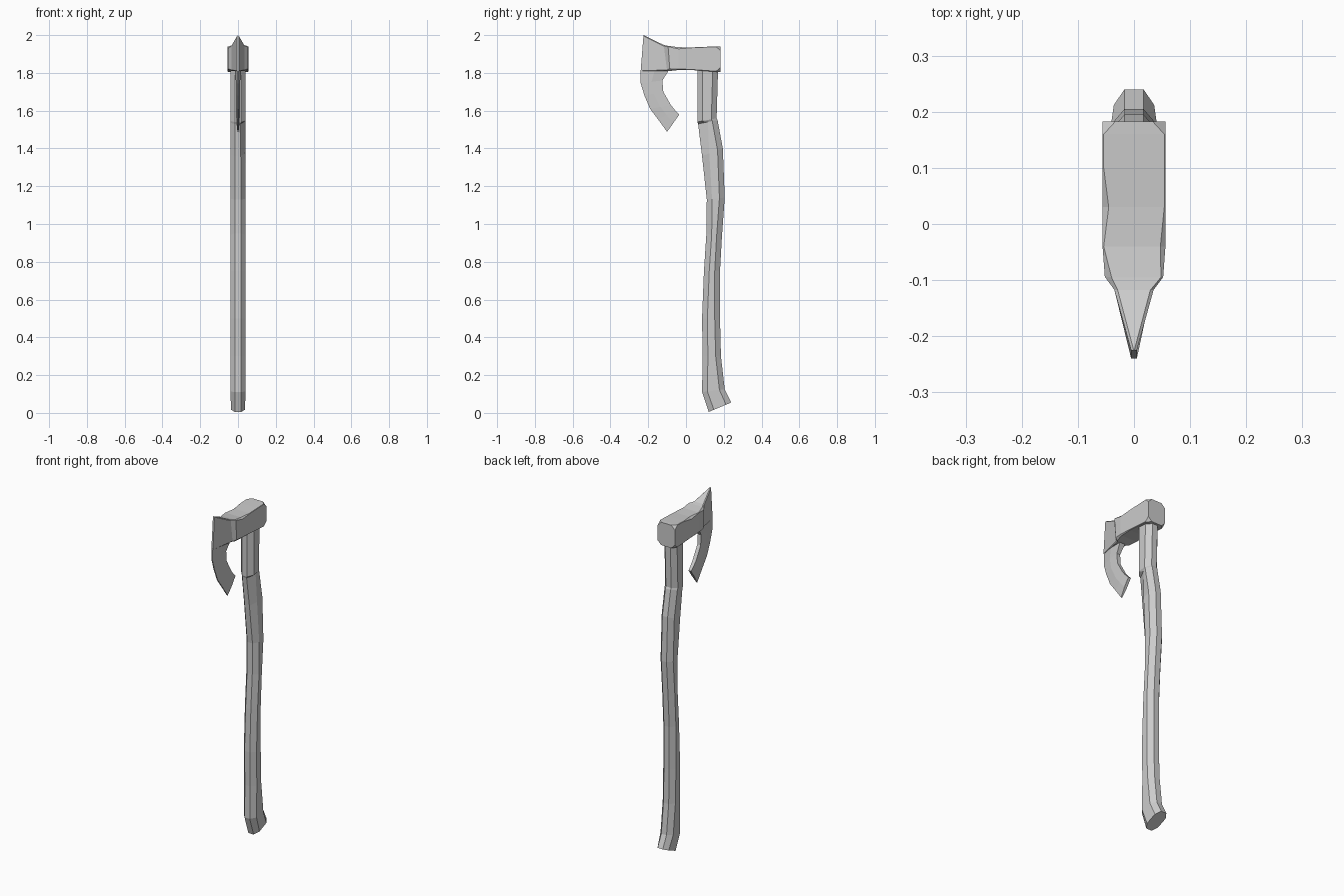
import bpy, bmesh

cube = bpy.data.objects.get("Cube")
if cube:
    bpy.data.objects.remove(cube, do_unlink=True)

GREY = (0.6, 0.6, 0.6, 1.0)
grey = bpy.data.materials.new("plain grey")
grey.use_nodes = True
grey.diffuse_color = GREY
grey.node_tree.nodes["Principled BSDF"].inputs["Base Color"].default_value = GREY


def loft(name, rings):
    """Skin a closed tube through rings with equal point counts."""
    bm = bmesh.new()
    loops = [[bm.verts.new(p) for p in ring] for ring in rings]
    n = len(loops[0])
    for a, b in zip(loops, loops[1:]):
        for i in range(n):
            j = (i + 1) % n
            bm.faces.new((a[i], a[j], b[j], b[i]))
    bm.faces.new(loops[0][::-1])
    bm.faces.new(loops[-1])
    bmesh.ops.recalc_face_normals(bm, faces=bm.faces)
    mesh = bpy.data.meshes.new(name)
    bm.to_mesh(mesh)
    bm.free()
    mesh.materials.append(grey)
    obj = bpy.data.objects.new(name, mesh)
    bpy.context.collection.objects.link(obj)
    return obj


def handle_ring(front, z_front, back, z_back, notch=0.0, half=0.041):
    """Eight-sided section, tilted from front to back; notch deepens one corner."""
    def point(x, y):
        t = (y - front) / (back - front)
        return (x, y, z_front + t * (z_back - z_front))
    cut = 0.028
    return [point(-0.017, front), point(0.017 - notch / 4, front),
            point(half - notch / 3, front + cut + notch), point(half, back - cut),
            point(0.017, back), point(-0.017, back),
            point(-half, back - cut), point(-half, front + cut)]


# Handle: gently curved shaft with a flared foot and a small ledge near the head
loft("handle", [handle_ring(*r) for r in (
    (0.12, 0.005, 0.24, 0.055, 0, 0.036),
    (0.085, 0.11, 0.205, 0.125),
    (0.088, 0.30, 0.185, 0.30),
    (0.085, 0.50, 0.18, 0.50),
    (0.095, 0.75, 0.18, 0.75),
    (0.108, 0.95, 0.19, 0.93),
    (0.11, 1.13, 0.205, 1.14),
    (0.085, 1.36, 0.195, 1.40, 0.01),
    (0.064, 1.53, 0.167, 1.55, 0.024),
    (0.06, 1.54, 0.162, 1.56),
    (0.06, 1.83, 0.17, 1.83),
)])


def head_ring(y_top, y_low, z_low, z_top, half, cut_l=0.002, cut_r=0.002, cut_low=0.003):
    """Box section with clipped corners; top and bottom may differ in depth."""
    def point(x, z):
        t = (z - z_low) / (z_top - z_low)
        return (x, y_low + t * (y_top - y_low), z)
    return [point(-half + cut_low, z_low), point(half - cut_low, z_low),
            point(half, z_low + cut_low), point(half, z_top - cut_r),
            point(half - cut_r, z_top), point(-half + cut_l, z_top),
            point(-half, z_top - cut_l), point(-half, z_low + cut_low)]


# Head: blunt poll with worn corners, cheeks, then a wedge to the cutting edge
loft("head", [head_ring(*r) for r in (
    (0.183, 0.183, 1.806, 1.94, 0.056, 0.023, 0.023, 0.023),
    (0.16, 0.16, 1.806, 1.94, 0.056),
    (0.10, 0.10, 1.81, 1.938, 0.056),
    (0.03, 0.03, 1.815, 1.935, 0.056, 0.011, 0.002),
    (-0.04, -0.04, 1.815, 1.936, 0.056, 0.002, 0.009, 0.006),
    (-0.095, -0.085, 1.81, 1.943, 0.052, 0.012, 0.004, 0.012),
    (-0.118, -0.10, 1.81, 1.948, 0.035, 0.006, 0.006, 0.006),
    (-0.225, -0.24, 1.81, 2.0, 0.005, 0.0045, 0.0045, 0.001),
)])


def beard_ring(y_out, z_out, y_in, z_in, half):
    """Thin tapered section with its sharp side outward."""
    y_mid, z_mid = (y_out + y_in) / 2, (z_out + z_in) / 2
    return [(-0.003, y_out, z_out), (0.003, y_out, z_out), (half, y_mid, z_mid),
            (half, y_in, z_in), (-half, y_in, z_in), (-half, y_mid, z_mid)]


# Beard: hooked lower part of the blade
loft("blade_beard", [beard_ring(*r) for r in (
    (-0.24, 1.815, -0.09, 1.815, 0.017),
    (-0.24, 1.745, -0.125, 1.76, 0.011),
    (-0.22, 1.68, -0.12, 1.70, 0.011),
    (-0.19, 1.61, -0.08, 1.63, 0.011),
    (-0.145, 1.55, -0.06, 1.605, 0.010),
    (-0.10, 1.488, -0.035, 1.58, 0.008),
)])
